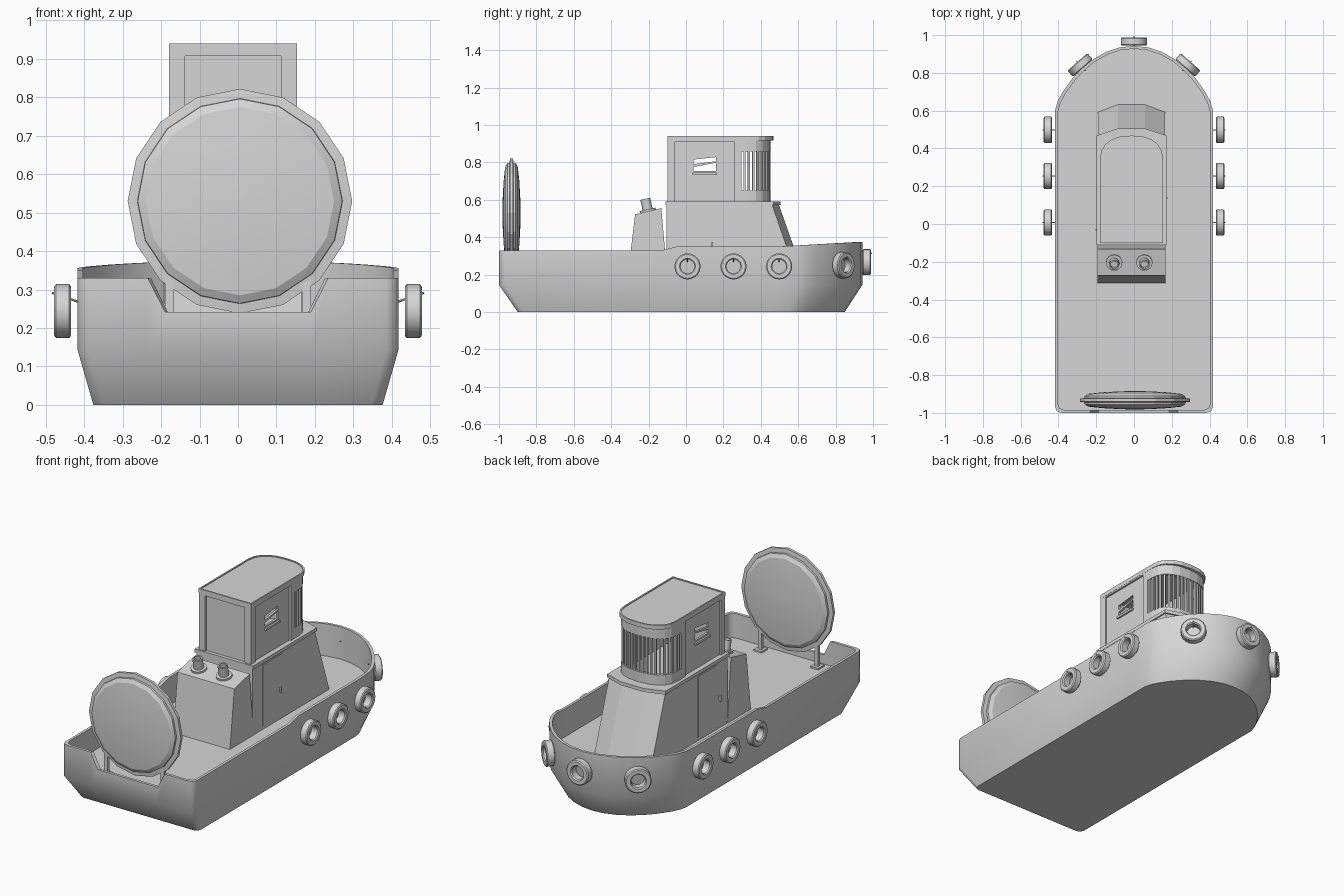
import bpy, bmesh, math
from mathutils import Vector, Matrix

cube = bpy.data.objects.get("Cube")
if cube:
    bpy.data.objects.remove(cube, do_unlink=True)

grey = bpy.data.materials.new("plain_grey")
grey.use_nodes = True
GREY = (0.67, 0.67, 0.67, 1)
grey.diffuse_color = GREY
grey.node_tree.nodes["Principled BSDF"].inputs["Base Color"].default_value = GREY

CX = -0.013  # cabin centre line
DECK = 0.19


def finish(name, bm, smooth=None, matrix=None):
    bmesh.ops.remove_doubles(bm, verts=bm.verts, dist=1e-5)
    bmesh.ops.recalc_face_normals(bm, faces=bm.faces)
    me = bpy.data.meshes.new(name)
    bm.to_mesh(me)
    bm.free()
    me.materials.append(grey)
    ob = bpy.data.objects.new(name, me)
    bpy.context.collection.objects.link(ob)
    if matrix:
        ob.matrix_world = matrix
    if smooth:
        bpy.ops.object.select_all(action='DESELECT')
        ob.select_set(True)
        bpy.context.view_layer.objects.active = ob
        bpy.ops.object.shade_smooth_by_angle(angle=math.radians(smooth))
    return ob


def loft(name, rings, smooth=None, closed=False, matrix=None):
    """Skin a list of equally long point loops; open ends are capped."""
    bm = bmesh.new()
    loops = [[bm.verts.new(p) for p in ring] for ring in rings]
    pairs = list(zip(loops, loops[1:]))
    if closed:
        pairs.append((loops[-1], loops[0]))
    for a, b in pairs:
        for i in range(len(a)):
            j = (i + 1) % len(a)
            bm.faces.new((a[i], a[j], b[j], b[i]))
    if not closed:
        bm.faces.new(loops[0])
        bm.faces.new(loops[-1])
    return finish(name, bm, smooth, matrix)


def lathe(name, profile, n, closed=False, smooth=35, matrix=None):
    """Spin (radius, height) points around local z."""
    rings = [[(r * math.sin(2 * math.pi * k / n), r * math.cos(2 * math.pi * k / n), h)
              for k in range(n)] for r, h in profile]
    return loft(name, rings, smooth, closed=closed, matrix=matrix)


def box(name, x, y, z):
    return loft(name, [[(x[0], y[0], h), (x[1], y[0], h), (x[1], y[1], h), (x[0], y[1], h)]
                       for h in z])


def aim(origin, direction):
    return Matrix.Translation(origin) @ direction.to_track_quat('Z', 'Y').to_matrix().to_4x4()


def rod(name, a, b, r, n=12):
    return lathe(name, [(r, 0), (r, (b - a).length)], n, matrix=aim(a, b - a))


def at(pts, z):
    return [(x, y, z) for x, y in pts]


# Hull: one lofted skin with raked bottom, sheer line, stern notch and deck
half = [(0.19, -1), (0.235, -1), (0.385, -1), (0.408, -0.992), (0.418, -0.968),
        (0.418, -0.13), (0.418, -0.05), (0.418, 0.5), (0.418, 0.6), (0.404, 0.65),
        (0.38, 0.695), (0.335, 0.76), (0.28, 0.82), (0.22, 0.87), (0.15, 0.91), (0.075, 0.935)]
plan = half + [(0, 0.943)] + [(-x, y) for x, y in reversed(half)]


def rail(x, y):
    if y < -0.9 and abs(x) < 0.2:
        return 0.242
    if y < -0.1:
        return 0.33
    return 0.35 + 0.025 * max(0, (y - 0.5) / 0.44)


inner = [(x * 0.964, y * 0.984) for x, y in plan]
loft("hull", [[(x * 0.9, y * 0.9, 0) for x, y in plan], at(plan, 0.145),
              [(x, y, rail(x, y)) for x, y in plan],
              [(x, y, rail(*p)) for (x, y), p in zip(inner, plan)],
              at(inner, DECK)], smooth=50)

# Tyre fenders with their hanging pegs
tyre = [(0.037, -0.022), (0.037, 0.016), (0.043, 0.022), (0.064, 0.022), (0.07, 0.017),
        (0.07, -0.017), (0.064, -0.022)]
spots = [(s * 0.456, y, 0.244, s, 0) for s in (-1, 1) for y in (0.008, 0.254, 0.498)]
spots += [(s * 0.285, 0.842, 0.25, s * 0.66, 0.75) for s in (-1, 1)] + [(0, 0.966, 0.267, 0, 1)]
for x, y, z, dx, dy in spots:
    d = Vector((dx, dy, 0)).normalized()
    c = Vector((x, y, z))
    lathe("tyre_fender", tyre, 20, closed=True, matrix=aim(c, d))
    up = Vector((0, 0, 0.034))
    rod("fender_peg", c + up * 0.7 - d * 0.042, c + up * 1.4 + d * 0.028, 0.003, 6)

# Large lens-shaped disc with a thin rim, on two posts at the stern
side = [(0.292, 0.008), (0.267, 0.011), (0.266, 0.022), (0.245, 0.034), (0.17, 0.042),
        (0.08, 0.047), (0.002, 0.049)]
disc = [(r, -h) for r, h in reversed(side)] + side
lathe("stern_disc", disc, 16, smooth=15,
      matrix=Matrix.Translation((0.005, -0.933, 0.53)) @ Matrix.Rotation(math.pi / 2, 4, 'X'))
for s in (-1, 1):
    box("disc_post", (s * 0.168, s * 0.19), (-0.943, -0.923), (DECK, 0.335))
    box("disc_foot", (s * 0.155, s * 0.205), (-0.96, -0.906), (DECK, DECK + 0.01))

# Engine casing with two leaning exhaust stacks
sect = [(-0.312, DECK), (-0.272, 0.522), (-0.132, 0.555), (-0.1, DECK)]
loft("engine_casing", [[(CX + s * 0.18, y, z) for y, z in sect] for s in (-1, 1)])
lean = Vector((0, -0.22, 1)).normalized()
stack = [(0.027, 0), (0.027, 0.07), (0.02, 0.07), (0.02, 0.03)]
for x in (-0.105, 0.055):
    base = Vector((x, -0.203, 0.537))
    rod("stack_collar", base, base + lean * 0.012, 0.043, 16)
    lathe("exhaust_stack", stack, 16, matrix=aim(base, lean))


# Lower deckhouse with raked, three-sided front
def house(hw, y0, ys, bulge):
    return [(CX - hw, y0), (CX + hw, y0), (CX + hw, ys), (CX + 0.4 * hw, ys + bulge),
            (CX - 0.4 * hw, ys + bulge), (CX - hw, ys)]


loft("deckhouse", [at(house(0.178, -0.105, 0.592, 0.04), DECK),
                   at(house(0.178, -0.105, 0.46, 0.036), 0.575)])
loft("deckhouse_ledge", [at(house(0.185, -0.11, 0.468, 0.037), z) for z in (0.572, 0.592)])
for s, y in ((1, 0.14), (-1, -0.03)):
    x = CX + s * 0.178
    box("side_door", (x, x + s * 0.003), (-0.015, 0.165), (0.21, 0.56))
    box("door_handle", (x, x + s * 0.012), (y - 0.004, y + 0.004), (0.345, 0.375))


# Wheelhouse: rounded-front plan
def cab(hw, y0, ys, yf, n=10):
    arc = []
    for k in range(n + 1):
        t = math.pi * k / n
        c, s = math.cos(t), math.sin(t)
        arc.append((CX + hw * math.copysign(abs(c) ** 0.85, c), ys + (yf - ys) * abs(s) ** 0.85))
    return [(CX - hw, y0), (CX + hw, y0)] + arc


# Solid bands below and above the curved window
front_out, front_in = cab(0.166, 0.295, 0.33, 0.453), cab(0.15, 0.295, 0.325, 0.437)
strip = front_out[1:] + front_out[:1] + front_in[:1] + front_in[:0:-1]
for name, z0, z1 in (("sill_band", 0.592, 0.65), ("header_band", 0.857, 0.92)):
    loft(name, [at(strip, z) for z in (z0, z1)])
roof, lip = cab(0.167, -0.1, 0.34, 0.468), cab(0.159, -0.092, 0.337, 0.46)
loft("wheelhouse_roof", [at(roof, 0.916), at(roof, 0.94), at(lip, 0.94), at(lip, 0.935)])

# Window slats spaced evenly around the curved front
mid = [Vector(p) for p in cab(0.158, 0.3, 0.328, 0.445)]
path = mid[1:] + mid[:1]
total = sum((b - a).length for a, b in zip(path, path[1:]))
COUNT = 21
for k in range(COUNT):
    d = total * (k + 0.5) / COUNT
    for a, b in zip(path, path[1:]):
        seg = (b - a).length
        if d <= seg:
            break
        d -= seg
    t = (b - a).normalized()
    nrm = Vector((t.y, -t.x))
    p = a + t * d
    quad = [p + t * i * 0.0055 + nrm * j * 0.006 for i, j in ((-1, -1), (1, -1), (1, 1), (-1, 1))]
    loft("window_slat", [at(quad, z) for z in (0.65, 0.857)])

# Flat walls: proud frame, recessed panel, side window opening
for s in (-1, 1):
    fx = (CX + s * 0.144, CX + s * 0.166)
    px = (CX + s * 0.144, CX + s * 0.156)
    box("corner_post", fx, (-0.1, -0.06), (0.592, 0.92))
    box("middle_post", fx, (0.26, 0.298), (0.592, 0.92))
    box("top_frame", fx, (-0.06, 0.26), (0.908, 0.92))
    for y, z in (((-0.06, 0.04), (0.592, 0.908)), ((0.16, 0.26), (0.592, 0.908)),
                 ((0.04, 0.16), (0.592, 0.755)), ((0.04, 0.16), (0.835, 0.908))):
        box("side_panel", px, y, z)
    box("window_sill", fx, (0.035, 0.165), (0.733, 0.745))
    # slanted louvres across the opening
    for name, bar in (("window_louvre", [(0.04, 0.775), (0.16, 0.798), (0.16, 0.806), (0.04, 0.79)]),
                      ("window_louvre_top", [(0.04, 0.835), (0.16, 0.835), (0.16, 0.828), (0.04, 0.815)])):
        loft(name, [[(x, y, z) for y, z in bar] for x in px])
    box("rear_frame", (CX + s * 0.125, CX + s * 0.145), (-0.1, -0.078), (0.592, 0.92))
box("rear_panel", (CX - 0.145, CX + 0.145), (-0.09, -0.078), (0.592, 0.92))
box("rear_frame_top", (CX - 0.126, CX + 0.126), (-0.1, -0.078), (0.908, 0.92))
